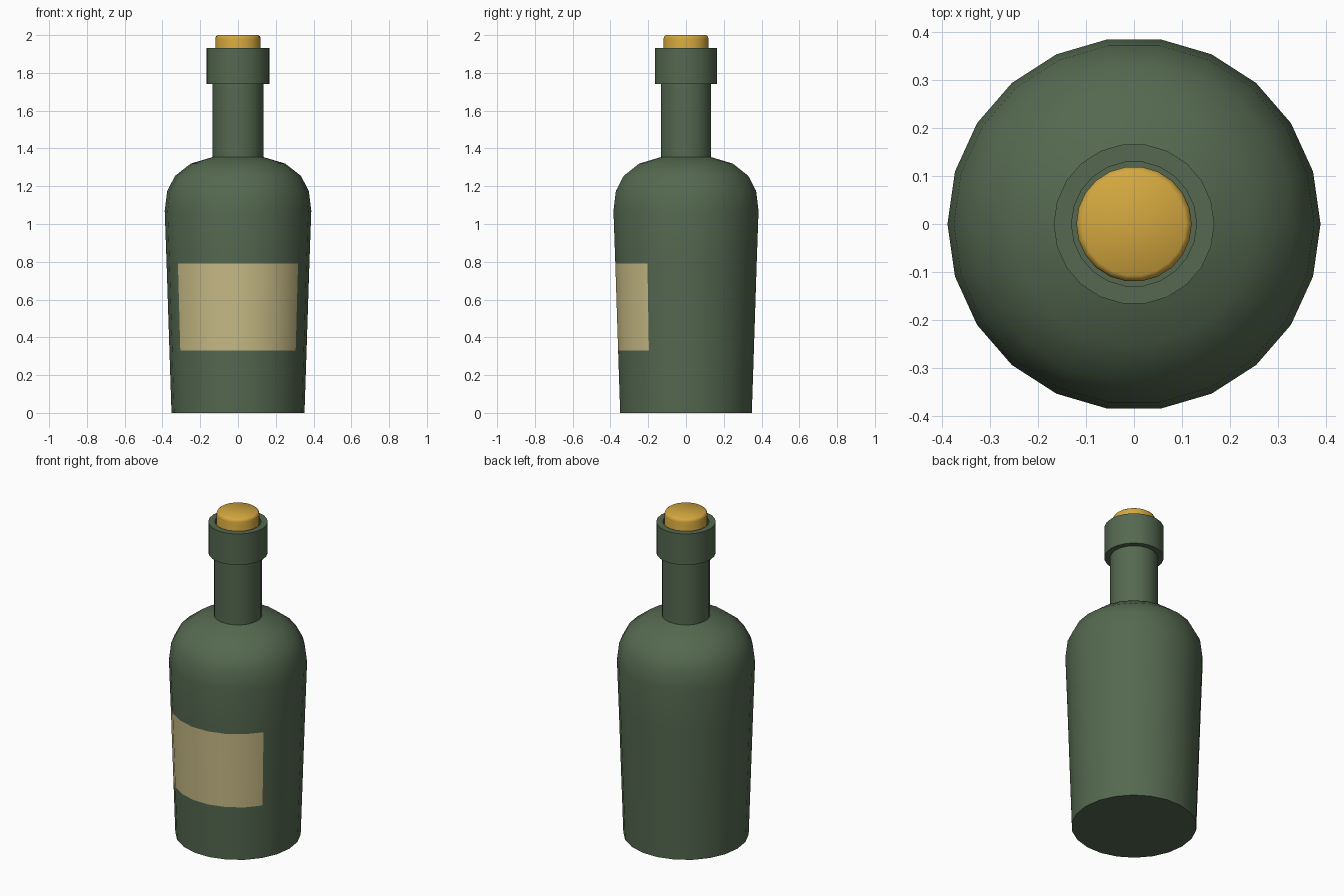
import bpy, bmesh, math

if "Cube" in bpy.data.objects:
    bpy.data.objects.remove(bpy.data.objects["Cube"])

SIDES = 22


def material(name, rgb):
    m = bpy.data.materials.new(name)
    m.diffuse_color = (*rgb, 1)
    m.use_nodes = True
    m.node_tree.nodes["Principled BSDF"].inputs["Base Color"].default_value = m.diffuse_color
    return m


def lathe(name, profile, mats):
    """Revolve (radius, z) points around z, capping both ends."""
    bm = bmesh.new()
    rings = []
    for r, z in profile:
        rings.append([bm.verts.new((r * math.cos(i * math.tau / SIDES),
                                    r * math.sin(i * math.tau / SIDES), z))
                      for i in range(SIDES)])
    for a, b in zip(rings, rings[1:]):
        for i in range(SIDES):
            j = (i + 1) % SIDES
            bm.faces.new((a[i], a[j], b[j], b[i]))
    bm.faces.new(rings[0][::-1])
    bm.faces.new(rings[-1])
    me = bpy.data.meshes.new(name)
    bm.to_mesh(me)
    bm.free()
    for m in mats:
        me.materials.append(m)
    ob = bpy.data.objects.new(name, me)
    bpy.context.collection.objects.link(ob)
    bpy.ops.object.select_all(action='DESELECT')
    ob.select_set(True)
    bpy.context.view_layer.objects.active = ob
    bpy.ops.object.shade_smooth_by_angle(angle=math.radians(40))
    return ob


glass = material("green_glass", (0.09, 0.14, 0.08))
paper = material("label_paper", (0.58, 0.50, 0.24))
cork_mat = material("cork", (0.66, 0.39, 0.05))

# Bottle: tapered body, round shoulder, neck, collar and recessed mouth
LABEL_Z = (0.33, 0.79)
bottle = lathe("bottle", [
    (0.352, 0), (0.363, LABEL_Z[0]), (0.378, LABEL_Z[1]),
    (0.388, 1.07), (0.375, 1.175), (0.333, 1.255), (0.25, 1.32), (0.135, 1.354),
    (0.135, 1.74), (0.167, 1.74), (0.167, 1.932), (0.130, 1.932), (0.130, 1.75),
], [glass, paper])

# Label: the seven front faces of the label band
for p in bottle.data.polygons:
    c = p.center
    if LABEL_Z[0] < c.z < LABEL_Z[1] and c.y < -0.2:
        p.material_index = 1

# Cork stopper with a softened top edge
lathe("cork", [(0.12, 1.75), (0.12, 1.982), (0.117, 1.993), (0.108, 2.0)], [cork_mat])
